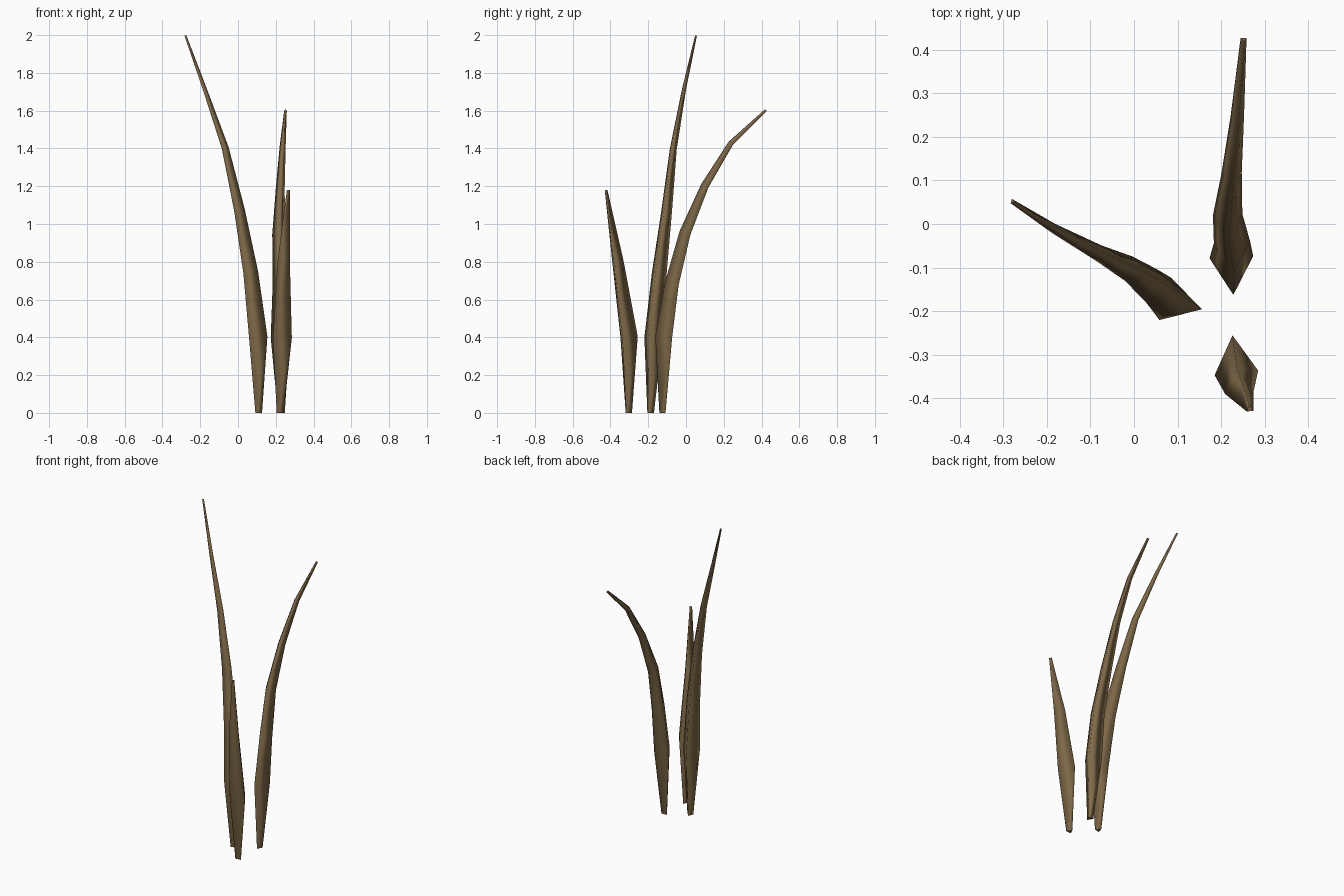
import bpy, bmesh, math
from mathutils import Vector

if "Cube" in bpy.data.objects:
    bpy.data.objects.remove(bpy.data.objects["Cube"])

mat = bpy.data.materials.new("dry_brown")
mat.diffuse_color = (0.21, 0.14, 0.065, 1)
mat.use_nodes = True
mat.node_tree.nodes["Principled BSDF"].inputs["Base Color"].default_value = mat.diffuse_color


def blade(name, angle, path):
    """Three-sided tapering blade; path rows are x, y, z, radius."""
    pts = [Vector(p[:3]) for p in path]
    ridge = Vector((math.cos(math.radians(angle)), math.sin(math.radians(angle)), 0))
    bm = bmesh.new()
    rings = []
    for i, p in enumerate(pts):
        # ring square to the path, with one corner on the ridge side
        t = (pts[min(i + 1, len(pts) - 1)] - pts[max(i - 1, 0)]).normalized()
        if i == 0:
            t = Vector((0, 0, 1))
        u = (ridge - t * ridge.dot(t)).normalized()
        v = t.cross(u)
        r = path[i][3]
        rings.append([bm.verts.new(p + r * (math.cos(a) * u + math.sin(a) * v))
                      for a in (k * math.tau / 3 for k in range(3))])
    for a, b in zip(rings, rings[1:]):
        for k in range(3):
            n = (k + 1) % 3
            bm.faces.new((a[k], a[n], b[n], b[k])).smooth = True
    # end caps
    bm.faces.new(rings[0][::-1])
    bm.faces.new(rings[-1])
    me = bpy.data.meshes.new(name)
    bm.to_mesh(me)
    bm.free()
    me.materials.append(mat)
    bpy.context.collection.objects.link(bpy.data.objects.new(name, me))


# tall blade leaning left
blade("tall_blade", -16, [
    (0.107, -0.19, 0, 0.021), (0.10, -0.18, 0.4, 0.058), (0.062, -0.148, 0.74, 0.047),
    (0.004, -0.107, 1.07, 0.034), (-0.07, -0.07, 1.40, 0.022),
    (-0.178, -0.012, 1.715, 0.013), (-0.279, 0.052, 1.997, 0.006)])

# middle blade arching backwards
blade("arched_blade", -87, [
    (0.23, -0.12, 0, 0.021), (0.225, -0.105, 0.4, 0.058), (0.226, -0.065, 0.68, 0.048),
    (0.216, 0.003, 0.95, 0.039), (0.225, 0.105, 1.20, 0.027),
    (0.238, 0.24, 1.425, 0.018), (0.252, 0.424, 1.602, 0.008)])

# short blade leaning forwards
blade("short_blade", 96, [
    (0.222, -0.307, 0, 0.021), (0.232, -0.313, 0.4, 0.058),
    (0.24, -0.368, 0.8, 0.038), (0.266, -0.425, 1.18, 0.009)])
